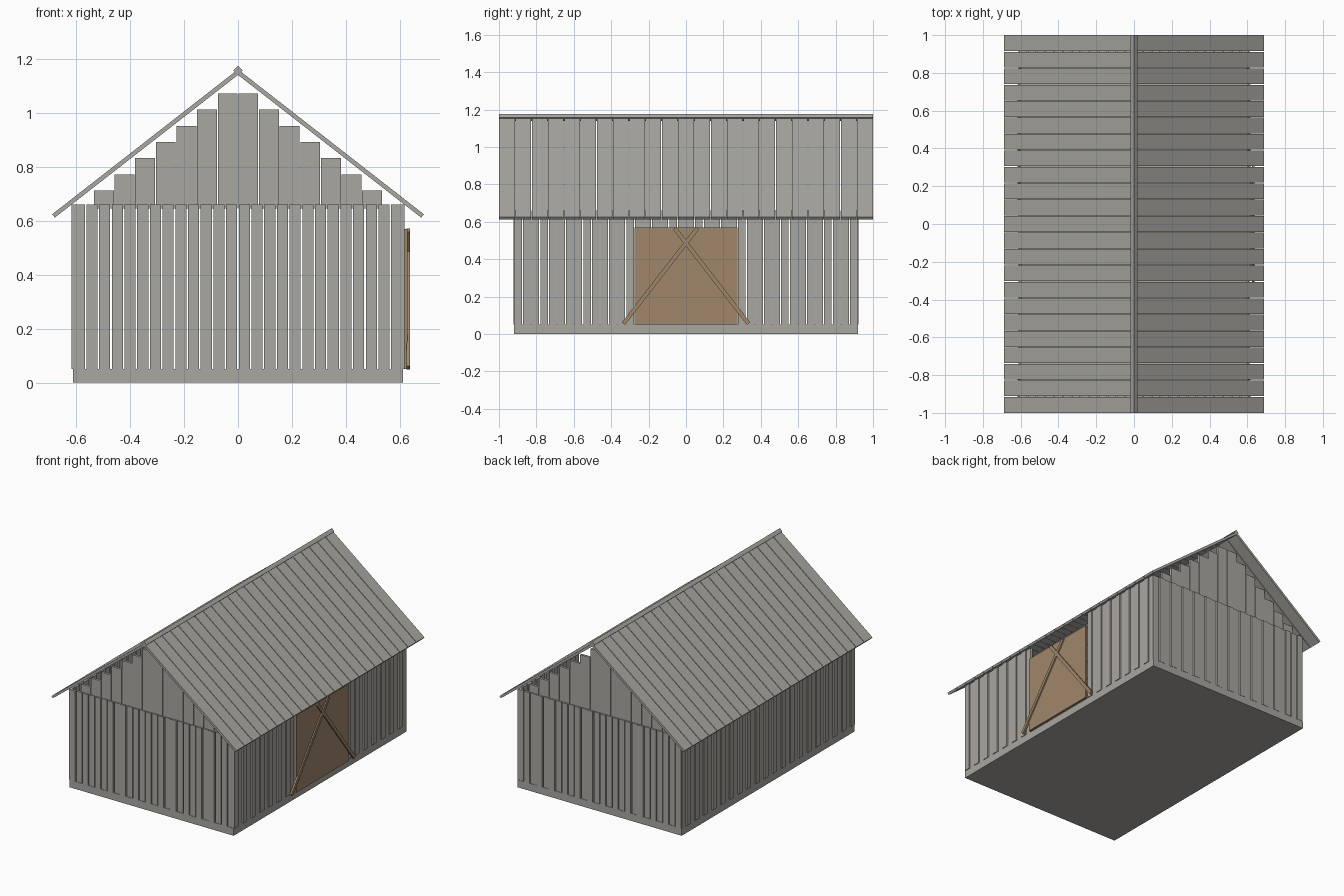
import bpy
import bmesh
import math
from mathutils import Matrix, Vector

cube = bpy.data.objects.get("Cube")
if cube:
    bpy.data.objects.remove(cube, do_unlink=True)


def material(name, rgb):
    m = bpy.data.materials.new(name)
    m.use_nodes = True
    m.diffuse_color = (*rgb, 1)
    m.node_tree.nodes["Principled BSDF"].inputs["Base Color"].default_value = (*rgb, 1)
    return m


GREY = material("weathered grey wood", (0.40, 0.385, 0.355))
BROWN = material("brown wood", (0.35, 0.245, 0.147))


def box(bm, center, size, tilt=0, axis='X'):
    """Add one board, turned about its own centre."""
    mat = (Matrix.Translation(Vector(center)) @ Matrix.Rotation(tilt, 4, axis)
           @ Matrix.Diagonal((*size, 1)))
    bmesh.ops.create_cube(bm, size=1, matrix=mat)


def finish(bm, name, mat):
    mesh = bpy.data.meshes.new(name)
    bm.to_mesh(mesh)
    bm.free()
    mesh.materials.append(mat)
    ob = bpy.data.objects.new(name, mesh)
    bpy.context.scene.collection.objects.link(ob)
    return ob


HX, HY = 0.612, 0.92          # half width and half length of the base
BASE, WALL = 0.05, 0.66       # top of base, top of walls
GAP, STEP = 0.006, 0.005      # slit between boards, depth of every second board
MID, TALL = (BASE + WALL) / 2, WALL - BASE

# Foundation slab
bm = bmesh.new()
box(bm, (0, 0, BASE / 2), (2 * HX, 2 * HY, BASE))
finish(bm, "foundation", GREY)

# End walls: vertical boards with every second one set back
for name, side in (("front_wall", -1), ("back_wall", 1)):
    bm = bmesh.new()
    count = 26
    pitch = 2 * HX / count
    for i in range(count):
        x = -HX + (i + 0.5) * pitch
        y = side * (HY - 0.006 - STEP * (i % 2))
        box(bm, (x, y, MID), (pitch - GAP, 0.016, TALL))
    finish(bm, name, GREY)

# Long walls, with an opening for the door on the left side
for name, side in (("right_wall", -1), ("left_wall", 1)):
    bm = bmesh.new()
    count = 40
    pitch = 2 * HY / count
    for i in range(count):
        y = -HY + (i + 0.5) * pitch
        if side > 0 and abs(y) < 0.27:
            continue
        x = side * (HX - 0.003 - STEP * (i % 2))
        box(bm, (x, y, MID), (0.016, pitch - GAP, TALL))
    finish(bm, name, GREY)

# Stepped gable boards
for name, side in (("front_gable", -1), ("back_gable", 1)):
    bm = bmesh.new()
    pitch = HX / 8
    for i in range(7):
        top = 1.072 - 0.06 * i
        for s in (-1, 1):
            box(bm, (s * (i + 0.5) * pitch, side * (HY - 0.018), (0.645 + top) / 2),
                (pitch - 0.003, 0.016, top - 0.645))
    finish(bm, name, GREY)

# Roof boards running from the ridge to the eaves
EAVE, RIDGE = Vector((0.684, 0, 0.618)), Vector((0, 0, 1.151))
run = EAVE - RIDGE
pitch = 2 / 23
for name, side in (("right_roof", -1), ("left_roof", 1)):
    bm = bmesh.new()
    mid = (EAVE + RIDGE) / 2
    for i in range(23):
        y = -1 + (i + 0.5) * pitch
        first, last = i == 0, i == 22
        lo = y - pitch / 2 + (0 if first else 0.002)
        hi = y + pitch / 2 - (0 if last else 0.002)
        box(bm, (side * mid.x, (lo + hi) / 2, mid.z), (run.length, hi - lo, 0.016),
            side * math.atan2(-run.z, run.x), 'Y')
    finish(bm, name, GREY)

# Ridge beam, set on its edge
bm = bmesh.new()
box(bm, (0, 0, 1.157), (0.026, 2, 0.026), math.pi / 4, 'Y')
finish(bm, "ridge_beam", GREY)

# Sliding door with crossed braces
bm = bmesh.new()
box(bm, (0.622, 0, 0.31), (0.014, 0.55, 0.52))
finish(bm, "door", BROWN)
for name, s in (("door_brace_a", 1), ("door_brace_b", -1)):
    bm = bmesh.new()
    box(bm, (0.631, s * 0.137, 0.31), (0.013, 0.022, 0.645), s * math.atan2(0.395, 0.51), 'X')
    finish(bm, name, BROWN)
